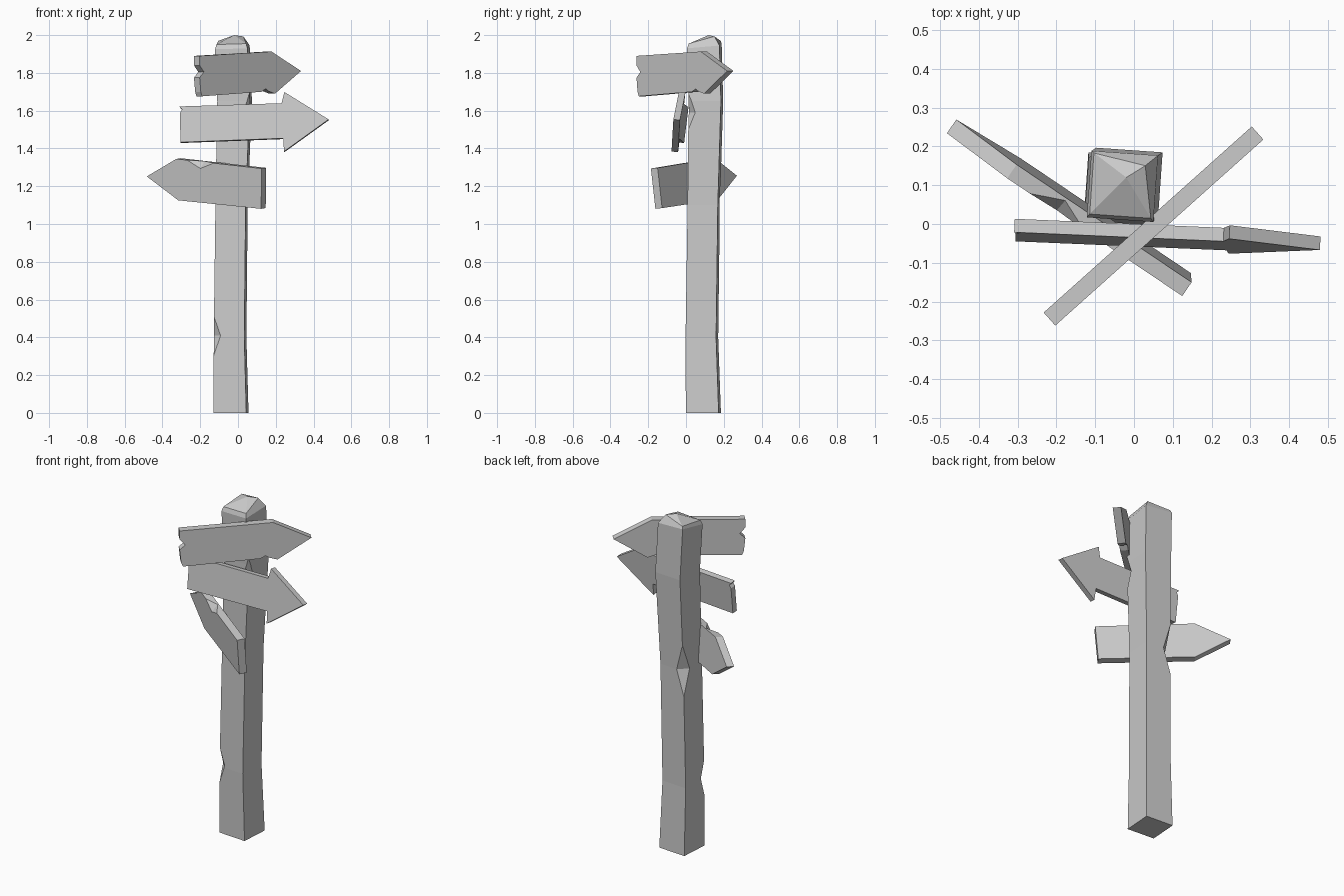
import bpy, bmesh, math
from mathutils import Vector, Matrix

if "Cube" in bpy.data.objects:
    bpy.data.objects.remove(bpy.data.objects["Cube"])


def make_object(name, verts, faces):
    mesh = bpy.data.meshes.new(name)
    mesh.from_pydata(verts, [], faces)
    bm = bmesh.new()
    bm.from_mesh(mesh)
    bmesh.ops.recalc_face_normals(bm, faces=bm.faces)
    bm.to_mesh(mesh)
    bm.free()
    obj = bpy.data.objects.new(name, mesh)
    bpy.context.collection.objects.link(obj)
    return obj


def prism(name, outline, axis):
    n = len(outline)
    verts = [Vector(p) for p in outline] + [Vector(p) + axis for p in outline]
    faces = [range(n), range(2 * n - 1, n - 1, -1)]
    faces = [list(f) for f in faces]
    faces += [[i, (i + 1) % n, n + (i + 1) % n, n + i] for i in range(n)]
    return make_object(name, verts, faces)


def chip(obj, point, edge, inward, half, depth):
    """Cut a wedge-shaped chip out of a straight edge."""
    p, e, d = Vector(point), Vector(edge).normalized(), Vector(inward).normalized()
    axis = e.cross(d) * 0.12
    rhombus = [p + d * depth - axis, p + e * half - axis,
               p - d * depth - axis, p - e * half - axis]
    cutter = prism("chip_cutter", rhombus, axis * 2)
    cutter.matrix_world = obj.matrix_world.copy()
    cutter.hide_render = True
    mod = obj.modifiers.new("chip", 'BOOLEAN')
    mod.operation = 'DIFFERENCE'
    mod.solver = 'EXACT'
    mod.object = cutter
    bpy.context.view_layer.objects.active = obj
    bpy.ops.object.modifier_apply(modifier=mod.name)
    bpy.data.objects.remove(cutter)


# Post: slightly crooked square sections, (cx, cy, half width, corner heights)
sections = [
    (-0.037, 0.092, 0.087, (0, 0, 0, 0)),
    (-0.042, 0.084, 0.081, (0.4,) * 4),
    (-0.034, 0.094, 0.080, (1.1,) * 4),
    (-0.018, 0.105, 0.086, (1.65,) * 4),
    (-0.030, 0.097, 0.086, (1.925, 1.93, 1.945, 1.955)),
    (-0.030, 0.099, 0.079, (1.95, 1.955, 1.993, 1.97)),
]
corners = [(-1, -1), (1, -1), (1, 1), (-1, 1)]
turn = Matrix.Rotation(math.radians(-4), 2)
verts = []
for k, (cx, cy, h, heights) in enumerate(sections):
    for i, c in enumerate(corners):
        pull = 0.7 if (k == 5 and i == 2) else 1.0
        v = turn @ (Vector(c) * h * pull)
        verts.append((cx + v.x, cy + v.y, heights[i]))
verts.append((-0.02, 0.12, 2.0))
faces = [[3, 2, 1, 0]]
for k in range(len(sections) - 1):
    for i in range(4):
        j = (i + 1) % 4
        faces.append([4 * k + i, 4 * k + j, 4 * k + 4 + j, 4 * k + 4 + i])
top = 4 * (len(sections) - 1)
faces += [[top + i, top + (i + 1) % 4, len(verts) - 1] for i in range(4)]
post = make_object("post", verts, faces)

# Chips on the post corners
chip(post, (-0.128, 0.008, 0.41), (0, 0, 1), (1, 1, 0), 0.11, 0.024)
chip(post, (-0.108, 0.179, 1.10), (0, 0, 1), (1, -1, 0), 0.15, 0.035)
chip(post, (0.060, 0.013, 1.59), (0, 0, 1), (-1, 1, 0), 0.10, 0.024)


def sign(name, origin, yaw, lean, thickness, profile):
    """Board outline given as (distance along board, world height)."""
    outline = [(u, 0, z - origin[2]) for u, z in profile]
    obj = prism(name, outline, Vector((0, thickness, 0)))
    obj.location = origin
    obj.rotation_euler = (math.radians(lean), 0, math.radians(yaw))
    bpy.context.view_layer.update()
    return obj


# Top board, pointed right and broken at its left end
sign("top_sign", (-0.203, -0.262, 1.8), 41.8, 0, 0.045, [
    (0, 1.89), (0, 1.84), (0.03, 1.805), (0, 1.775), (0.008, 1.70), (0.018, 1.676),
    (0.44, 1.70), (0.47, 1.716), (0.49, 1.703), (0.535, 1.69),
    (0.72, 1.81), (0.51, 1.913)])

# Middle board with a full arrowhead
sign("middle_sign", (0, -0.046, 1.54), -2.7, -7, 0.035, [
    (-0.31, 1.623), (-0.297, 1.607), (-0.307, 1.59), (-0.305, 1.432),
    (0.24, 1.453), (0.245, 1.383), (0.48, 1.554), (0.245, 1.70), (0.23, 1.64)])

# Lower board, pointed left with a chip in its top front edge
lower = sign("lower_sign", (0.129, -0.179, 1.2), -34.4, 5, 0.043, [
    (0, 1.294), (-0.015, 1.08), (-0.544, 1.125), (-0.738, 1.252), (-0.544, 1.345)])
chip(lower, (-0.39, 0, 0.131), (1, 0, -0.094), (0, 1, -1), 0.085, 0.026)
